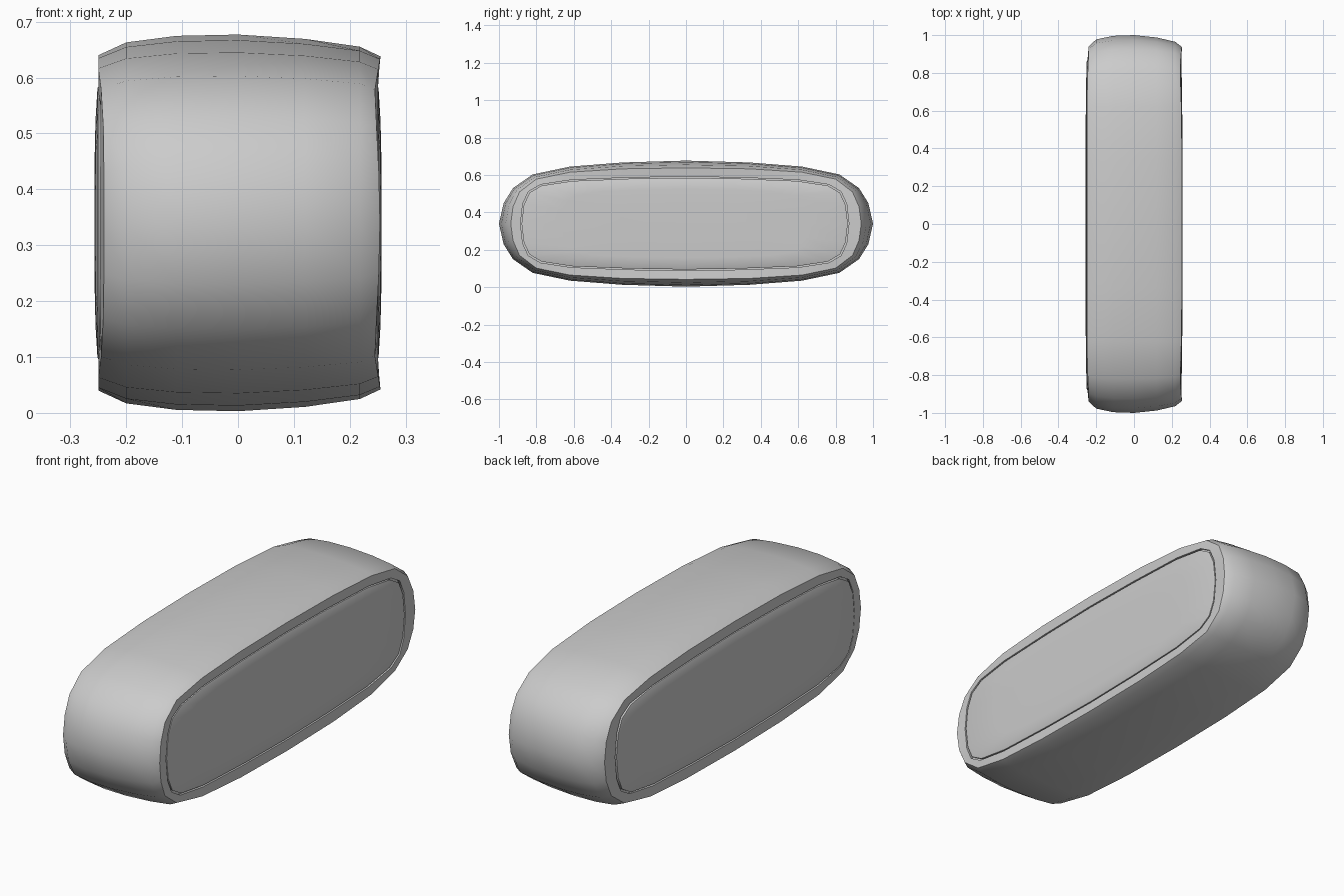
import bpy, bmesh, math

if "Cube" in bpy.data.objects:
    bpy.data.objects.remove(bpy.data.objects["Cube"])

ZC = 0.34
# Quarter outlines (y, z offset from the mid-height), from the end to the top
BODY = [(1, 0), (.975, .11), (.925, .19), (.82, .263), (.62, .305), (.34, .327), (0, .337)]
RIM = [(.937, 0), (.925, .09), (.89, .17), (.80, .238), (.62, .275), (.34, .293), (0, .298)]
PANEL = [(.872, 0), (.86, .10), (.83, .165), (.765, .203), (.60, .228), (.30, .240), (0, .245)]


def full(q):
    """Mirror a quarter outline into a closed 24-point loop."""
    half = q + [(-y, z) for y, z in reversed(q[:-1])]
    return half + [(y, -z) for y, z in reversed(half[1:-1])]


def blend(a, b, t):
    return [(p[0] + (r[0] - p[0]) * t, p[1] + (r[1] - p[1]) * t) for p, r in zip(a, b)]


def ring(q, xs, dy=0.0):
    """Loop of points at x; xs is a number or 7 values, one per quarter point."""
    if not isinstance(xs, list):
        xs = [xs] * 7
    pts = full(q)
    xl = xs + xs[-2::-1]
    xl = xl + xl[-2:0:-1]
    return [(x, y + dy, ZC + z) for x, (y, z) in zip(xl, pts)]


def loft(name, rings):
    bm = bmesh.new()
    loops = [[bm.verts.new(p) for p in r] for r in rings]
    n = len(loops[0])
    for a, b in zip(loops, loops[1:]):
        for i in range(n):
            j = (i + 1) % n
            bm.faces.new((a[i], a[j], b[j], b[i]))
    bm.faces.new(loops[0])
    bm.faces.new(loops[-1])
    bmesh.ops.recalc_face_normals(bm, faces=bm.faces)
    me = bpy.data.meshes.new(name)
    bm.to_mesh(me)
    bm.free()
    ob = bpy.data.objects.new(name, me)
    bpy.context.collection.objects.link(ob)
    bpy.ops.object.select_all(action='DESELECT')
    ob.select_set(True)
    bpy.context.view_layer.objects.active = ob
    bpy.ops.object.shade_smooth_by_angle(angle=math.radians(35))
    return ob


# Bulging shell with a rim and a sunken groove floor at each side
groove = [(y + .006 if y else 0, z + .006 if z else 0) for y, z in PANEL]
left_rim = [-.240, -.240, -.241, -.245, -.25, -.25, -.25]
right_rim = [.254, .252, .248, .245, .251, .254, .255]
rings = [ring(groove, -.236, -.007),
         ring(groove, [min(x, -.246) for x in left_rim], -.007),
         ring(blend(BODY, RIM, .95), left_rim)]
for x, t in [(-.2, .36), (-.11, .06), (0, 0), (.12, .2), (.218, .56)]:
    rings.append(ring(blend(BODY, RIM, t), x))
rings += [ring(RIM, right_rim),
          ring(groove, .250, -.007),
          ring(groove, .238, -.007)]
loft("shell", rings)

# Slightly domed plate inside each rim
for side, name in ((-1, "left_panel"), (1, "right_panel")):
    plate = []
    for s, x in [(1, .225), (1, .249), (.985, .2515), (.75, .255), (.4, .257)]:
        plate.append(ring([(y * s, z * s) for y, z in PANEL], side * x, -.007))
    loft(name, plate)
